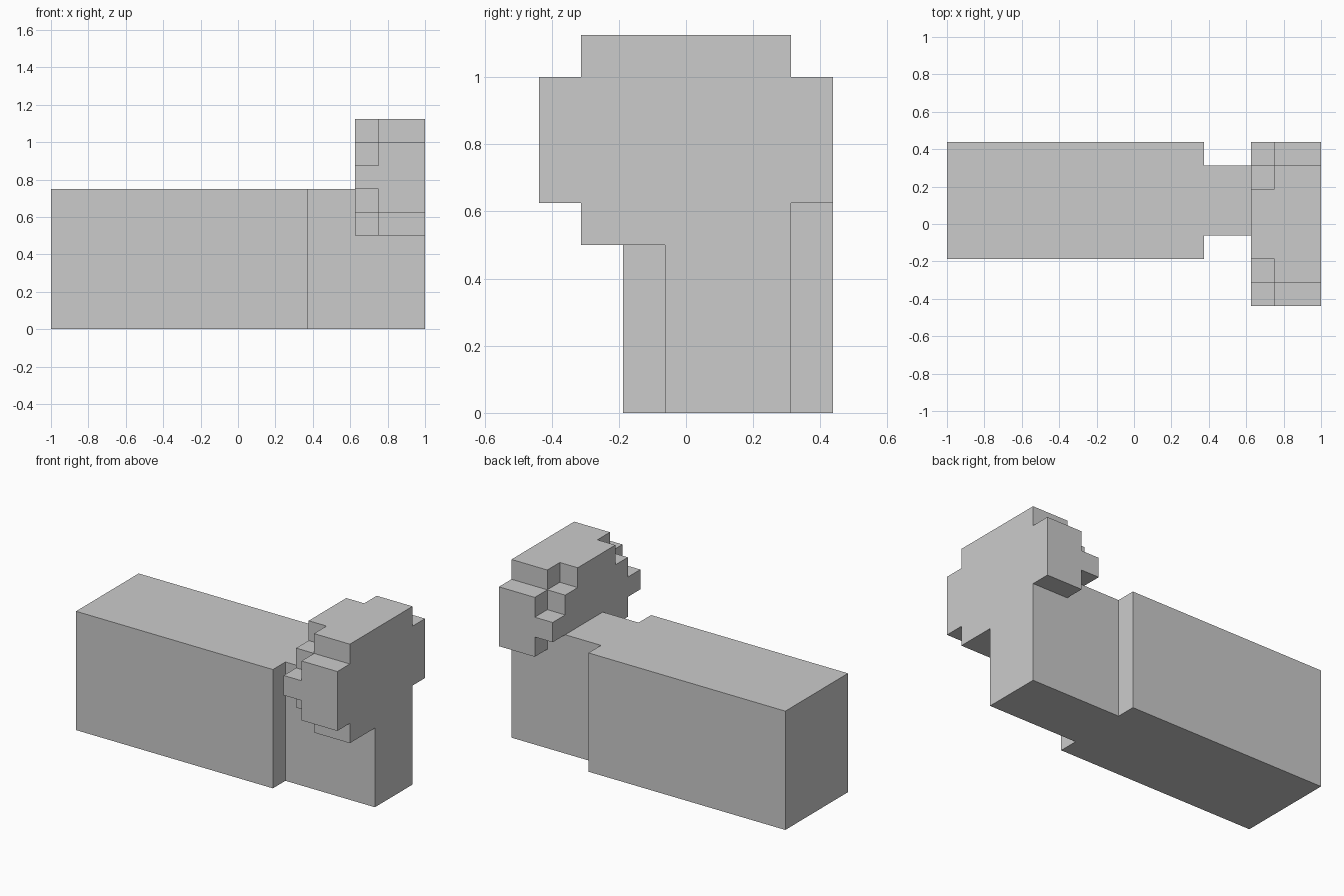
import bpy
import bmesh

if "Cube" in bpy.data.objects:
    bpy.data.objects.remove(bpy.data.objects["Cube"])

U = 0.125  # one block

grey = bpy.data.materials.new("plain grey")
grey.diffuse_color = (0.6, 0.6, 0.6, 1)
grey.use_nodes = True
grey.node_tree.nodes["Principled BSDF"].inputs["Base Color"].default_value = grey.diffuse_color


def extrude_outline(name, outline, to_point, direction):
    """Solid made by sweeping a flat outline along a direction."""
    bm = bmesh.new()
    face = bm.faces.new([bm.verts.new(to_point(a, b)) for a, b in outline])
    swept = bmesh.ops.extrude_face_region(bm, geom=[face])["geom"]
    verts = [v for v in swept if isinstance(v, bmesh.types.BMVert)]
    bmesh.ops.translate(bm, verts=verts, vec=direction)
    bmesh.ops.recalc_face_normals(bm, faces=bm.faces[:])
    mesh = bpy.data.meshes.new(name)
    bm.to_mesh(mesh)
    bm.free()
    mesh.materials.append(grey)
    obj = bpy.data.objects.new(name, mesh)
    bpy.context.collection.objects.link(obj)
    return obj


def stepped_outline(half_widths, z0):
    """Symmetric stepped profile: one half width per block layer, bottom to top."""
    right = []
    for i, w in enumerate(half_widths):
        for z in (z0 + i * U, z0 + (i + 1) * U):
            if len(right) > 1 and right[-1][0] == right[-2][0] == w:
                right[-1] = (w, z)
            elif not right or right[-1] != (w, z):
                right.append((w, z))
    return right + [(-w, z) for w, z in reversed(right)]


# Long body with the narrower neck running on to the front end
plan = [(-1, -0.1875), (0.375, -0.1875), (0.375, -0.0625), (1, -0.0625),
        (1, 0.3125), (0.375, 0.3125), (0.375, 0.4375), (-1, 0.4375)]
extrude_outline("body", plan, lambda x, y: (x, y, 0), (0, 0, 0.75))

# Rounded head: wide front slab and a smaller, more stepped back slab
SMALL, MID, WIDE = 1.5 * U, 2.5 * U, 3.5 * U
slabs = [("head_front", 0.75, 0.25, [MID, WIDE, WIDE, WIDE, MID]),
         ("head_back", 0.625, 0.125, [SMALL, MID, WIDE, MID, SMALL])]
for name, x, depth, widths in slabs:
    extrude_outline(name, stepped_outline(widths, 0.5),
                    lambda y, z, x=x: (x, y, z), (depth, 0, 0))
